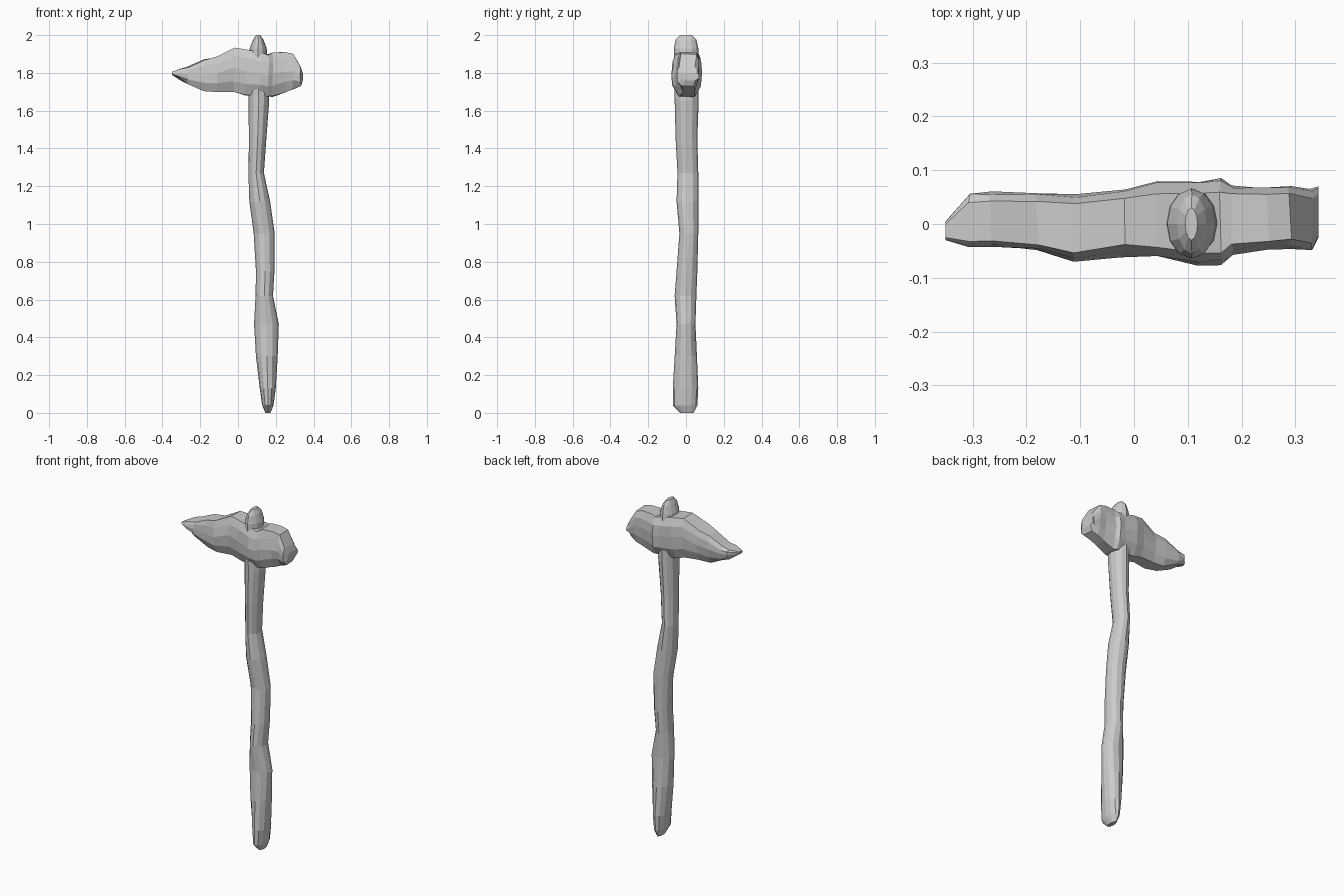
import bpy, bmesh, math, random

random.seed(4)


def loft(name, rings, jitter=0.0):
    """Skin a list of equal-length point rings and cap both ends."""
    bm = bmesh.new()
    loops = []
    for i, ring in enumerate(rings):
        j = jitter if 0 < i < len(rings) - 1 else 0
        loops.append([bm.verts.new([c + random.uniform(-j, j) for c in p]) for p in ring])
    n = len(loops[0])
    for a, b in zip(loops, loops[1:]):
        for k in range(n):
            bm.faces.new((a[k], a[(k + 1) % n], b[(k + 1) % n], b[k]))
    bm.faces.new(loops[0])
    bm.faces.new(loops[-1])
    bmesh.ops.recalc_face_normals(bm, faces=bm.faces)
    mesh = bpy.data.meshes.new(name)
    bm.to_mesh(mesh)
    bm.free()
    ob = bpy.data.objects.new(name, mesh)
    bpy.context.collection.objects.link(ob)
    return ob


# Crooked wooden handle: z, left x, right x, front y, back y
handle = [
    (0.00, .145, .172, -.03, .04), (0.04, .128, .188, -.07, .06),
    (0.13, .115, .200, -.07, .065), (0.30, .095, .210, -.06, .058),
    (0.47, .085, .216, -.05, .050), (0.62, .093, .185, -.06, .055),
    (0.75, .095, .193, -.05, .060), (0.95, .083, .194, -.035, .065),
    (1.12, .060, .170, -.05, .065), (1.27, .055, .137, -.045, .065),
    (1.45, .058, .150, -.055, .060), (1.65, .055, .165, -.06, .067),
    (1.86, .055, .158, -.062, .068), (1.93, .062, .152, -.064, .065),
    (1.975, .08, .135, -.055, .055), (2.00, .095, .118, -.03, .03),
]
rings = []
for z, x0, x1, y0, y1 in handle:
    rings.append([((x0 + x1) / 2 + (x1 - x0) / 2 * math.cos(t),
                   (y0 + y1) / 2 + (y1 - y0) / 2 * math.sin(t), z)
                  for t in (math.tau * k / 12 for k in range(12))])
loft("wooden_handle", rings)

# Chipped stone head: x, bottom z, top z, front y, back y
head = [
    (-.350, 1.79, 1.805, -.03, .005), (-.305, 1.765, 1.82, -.045, .055),
    (-.265, 1.745, 1.83, -.046, .057), (-.18, 1.705, 1.872, -.05, .057),
    (-.11, 1.70, 1.885, -.07, .055), (-.02, 1.70, 1.935, -.058, .068),
    (.04, 1.682, 1.925, -.062, .080), (.12, 1.677, 1.905, -.08, .080),
    (.16, 1.675, 1.897, -.074, .083), (.185, 1.675, 1.905, -.058, .072),
    (.25, 1.695, 1.912, -.045, .068), (.29, 1.712, 1.90, -.043, .072),
    (.33, 1.733, 1.83, -.05, .066), (.343, 1.76, 1.80, -.025, .070),
]
section = [(-.72, 1), (.72, 1), (.95, .62), (1, .1), (.92, -.5),
           (.55, -1), (-.55, -1), (-.92, -.5), (-1, .05), (-.92, .6)]
rings = [[(x, (y0 + y1) / 2 + (y1 - y0) / 2 * u, (z0 + z1) / 2 + (z1 - z0) / 2 * v)
          for u, v in section] for x, z0, z1, y0, y1 in head]
loft("stone_head", rings, jitter=0.004)
